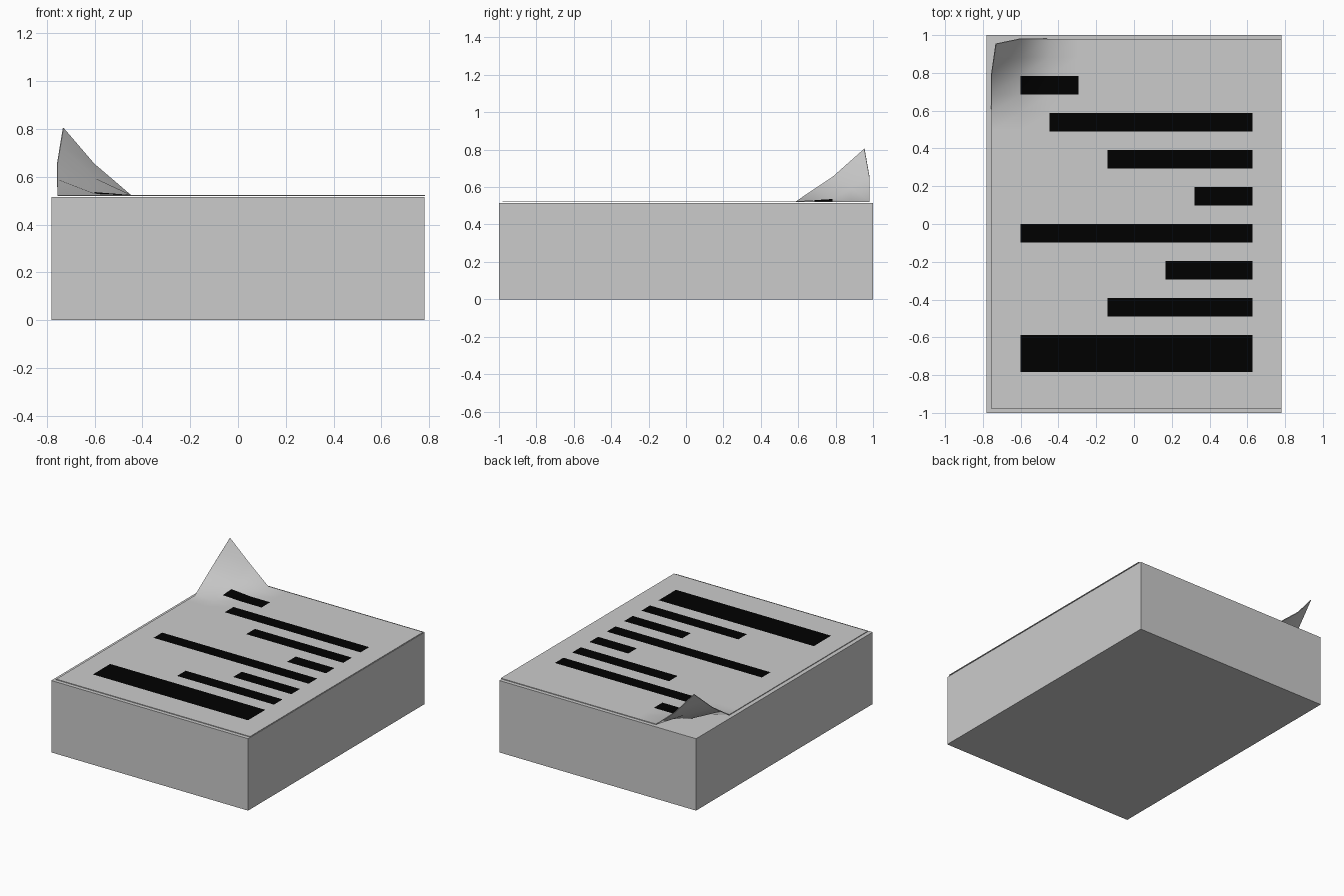
import bpy, bmesh, math
from mathutils import Vector

if "Cube" in bpy.data.objects:
    bpy.data.objects.remove(bpy.data.objects["Cube"])

# Paper block
bpy.ops.mesh.primitive_cube_add(size=1, location=(0, 0, 0.2575))
block = bpy.context.object
block.name = "paper_block"
block.scale = (1.56, 2.0, 0.515)

# Materials: plain paper and black ink
paper = bpy.data.materials.new("paper")
paper.diffuse_color = (0.8, 0.8, 0.8, 1)
paper.use_nodes = True
paper.node_tree.nodes["Principled BSDF"].inputs["Base Color"].default_value = paper.diffuse_color
ink = bpy.data.materials.new("ink")
ink.diffuse_color = (0, 0, 0, 1)
ink.use_nodes = True
ink.node_tree.nodes["Principled BSDF"].inputs["Base Color"].default_value = ink.diffuse_color

# Top sheet: 10 columns by 20 half rows
COLS, ROWS = 10, 20
X0, X1, Y0, Y1, Z = -0.755, 0.782, -0.98, 0.98, 0.524

# Corner curl offsets at (column, full row)
curl = {
    (0, 10): Vector((0.025, -0.027, 0.281)),
    (0, 9): Vector((0, 0, 0.131)),
    (1, 10): Vector((0, 0, 0.131)),
    (1, 9): Vector((0, 0, 0.012)),
}

# Black bars: (first column, end column, first half row, end half row)
bars = [(1, 3, 17, 18), (2, 9, 15, 16), (4, 9, 13, 14), (7, 9, 11, 12),
        (1, 9, 9, 10), (6, 9, 7, 8), (4, 9, 5, 6), (1, 9, 2, 4)]


def offset(i, j):
    zero = Vector((0, 0, 0))
    a = curl.get((i, j // 2), zero)
    b = curl.get((i, (j + 1) // 2), zero)
    return (a + b) / 2


bm = bmesh.new()
grid = [[bm.verts.new(Vector((X0 + (X1 - X0) * i / COLS,
                              Y0 + (Y1 - Y0) * j / ROWS, Z)) + offset(i, j))
         for j in range(ROWS + 1)] for i in range(COLS + 1)]
for i in range(COLS):
    for j in range(ROWS):
        f = bm.faces.new((grid[i][j], grid[i + 1][j],
                          grid[i + 1][j + 1], grid[i][j + 1]))
        f.smooth = True
        if any(a <= i < b and c <= j < d for a, b, c, d in bars):
            f.material_index = 1
mesh = bpy.data.meshes.new("curled_top_sheet")
bm.to_mesh(mesh)
bm.free()
mesh.materials.append(paper)
mesh.materials.append(ink)
sheet = bpy.data.objects.new("curled_top_sheet", mesh)
bpy.context.collection.objects.link(sheet)

# Paper thickness below the printed face
solid = sheet.modifiers.new("thickness", 'SOLIDIFY')
solid.thickness = 0.005
solid.offset = -1

bpy.ops.object.select_all(action='DESELECT')
sheet.select_set(True)
bpy.context.view_layer.objects.active = sheet
bpy.ops.object.modifier_apply(modifier="thickness")
bpy.ops.object.shade_smooth_by_angle(angle=math.radians(65))
